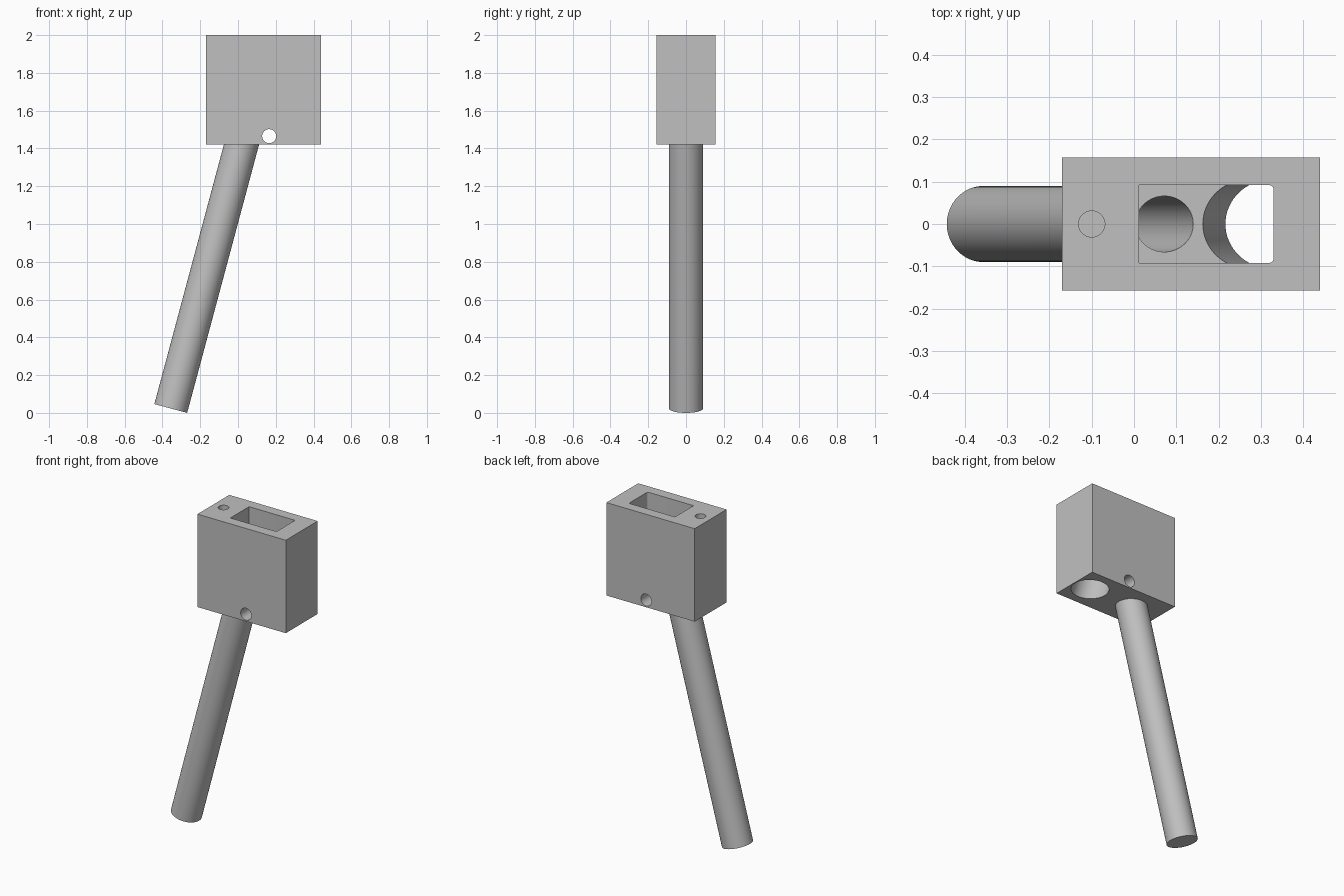
import bpy
import math
from mathutils import Vector

default = bpy.data.objects.get("Cube")
if default:
    bpy.data.objects.remove(default, do_unlink=True)

TILT = math.radians(15)
BOTTOM, TOP, FLOOR = 1.42, 2.0, 1.62

grey = bpy.data.materials.new("plain_grey")
grey.use_nodes = True
colour = (0.53, 0.53, 0.53, 1)
grey.diffuse_color = colour
grey.node_tree.nodes["Principled BSDF"].inputs["Base Color"].default_value = colour


def box(name, low, high):
    low, high = Vector(low), Vector(high)
    bpy.ops.mesh.primitive_cube_add(size=1, location=(low + high) / 2)
    ob = bpy.context.object
    ob.name = name
    ob.scale = high - low
    bpy.ops.object.transform_apply(location=True, rotation=True, scale=True)
    return ob


def rod(name, start, end, radius):
    start, end = Vector(start), Vector(end)
    axis = end - start
    bpy.ops.mesh.primitive_cylinder_add(
        vertices=64, radius=radius, depth=axis.length, location=(start + end) / 2,
        rotation=axis.to_track_quat('Z', 'Y').to_euler())
    ob = bpy.context.object
    ob.name = name
    bpy.ops.object.transform_apply(location=True, rotation=True, scale=True)
    return ob


def combine(target, other, operation):
    mod = target.modifiers.new(operation, 'BOOLEAN')
    mod.operation = operation
    mod.solver = 'EXACT'
    mod.object = other
    bpy.context.view_layer.objects.active = target
    bpy.ops.object.modifier_apply(modifier=mod.name)
    bpy.data.objects.remove(other, do_unlink=True)


# Block with the leaning handle joined to its underside
body = box("block_and_handle", (-0.17, -0.157, BOTTOM), (0.44, 0.157, TOP))
foot = Vector((-0.356, 0, 0.0233))
lean = Vector((math.sin(TILT), 0, math.cos(TILT)))
combine(body, rod("handle", foot, foot + lean * 1.52, 0.09), 'UNION')

# Rectangular slot in the top, rounded at its outer end
slot = box("slot_cutter", (0.012, -0.092, FLOOR), (0.33, 0.092, TOP + 0.1))
weights = slot.data.attributes.new("bevel_weight_edge", 'FLOAT', 'EDGE')
for edge in slot.data.edges:
    a, b = (slot.data.vertices[i].co for i in edge.vertices)
    if abs(a.z - b.z) > 0.1 and a.x > 0.3:
        weights.data[edge.index].value = 1
bevel = slot.modifiers.new("rounding", 'BEVEL')
bevel.limit_method = 'WEIGHT'
bevel.width = 0.01
bevel.segments = 4
bpy.context.view_layer.objects.active = slot
bpy.ops.object.modifier_apply(modifier=bevel.name)
combine(body, slot, 'DIFFERENCE')

# Blind bore running down the handle from the slot floor
combine(body, rod("handle_bore", foot + lean * 0.1, foot + lean * 1.7, 0.066), 'DIFFERENCE')

# Wide bore leaning the other way, open at the underside
mouth = Vector((0.325, 0, BOTTOM))
away = Vector((-lean.x, 0, lean.z))
combine(body, rod("wide_bore", mouth - away * 0.1, mouth + away * 0.245, 0.105), 'DIFFERENCE')

# Cross pin hole and small blind hole in the top
combine(body, rod("pin_hole", (0.165, -0.3, 1.465), (0.165, 0.3, 1.465), 0.037), 'DIFFERENCE')
combine(body, rod("top_hole", (-0.1, 0, 1.8), (-0.1, 0, 2.1), 0.031), 'DIFFERENCE')

# Finish
body.data.materials.clear()
body.data.materials.append(grey)
for face in body.data.polygons:
    face.material_index = 0
bpy.ops.object.select_all(action='DESELECT')
body.select_set(True)
bpy.context.view_layer.objects.active = body
bpy.ops.object.shade_smooth_by_angle(angle=math.radians(30))
